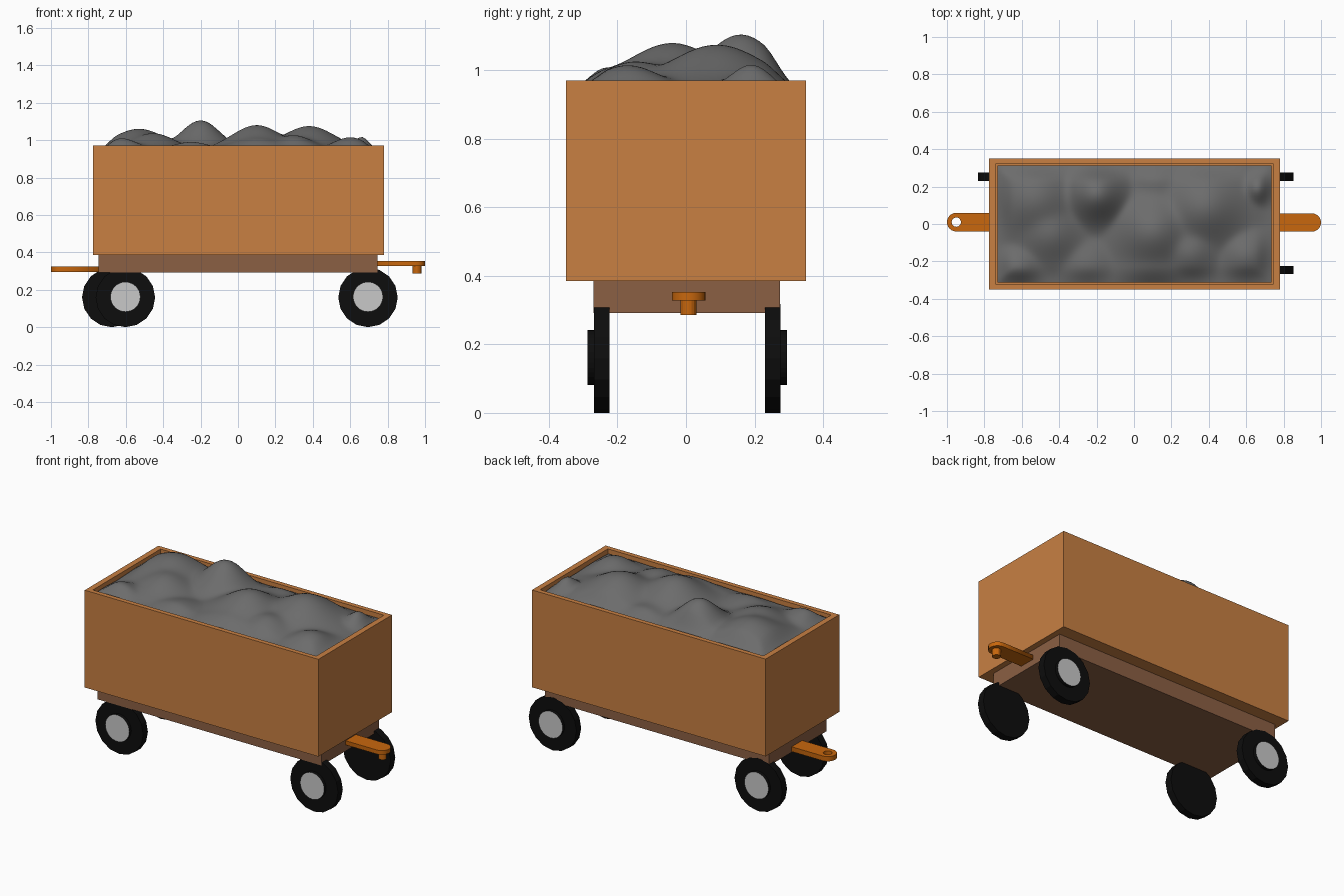
import bpy, bmesh, math
from mathutils import Matrix

if "Cube" in bpy.data.objects:
    bpy.data.objects.remove(bpy.data.objects["Cube"])


def material(name, rgb):
    m = bpy.data.materials.new(name)
    m.diffuse_color = (*rgb, 1.0)
    m.use_nodes = True
    m.node_tree.nodes["Principled BSDF"].inputs["Base Color"].default_value = m.diffuse_color
    return m


BODY = material("tan orange", (0.58, 0.215, 0.055))
FRAME = material("brown", (0.26, 0.115, 0.057))
HITCH = material("bright orange", (0.58, 0.136, 0.004))
RUBBER = material("black", (0.004, 0.004, 0.004))
HUB = material("light grey", (0.58, 0.58, 0.58))
STONE = material("stone grey", (0.15, 0.15, 0.15))


def finish(bm, name, *mats):
    bmesh.ops.recalc_face_normals(bm, faces=bm.faces)
    me = bpy.data.meshes.new(name)
    bm.to_mesh(me)
    bm.free()
    ob = bpy.data.objects.new(name, me)
    bpy.context.collection.objects.link(ob)
    for m in mats:
        me.materials.append(m)
    return ob


def add_box(bm, lo, hi):
    size = [b - a for a, b in zip(lo, hi)]
    mid = [(a + b) / 2 for a, b in zip(lo, hi)]
    return bmesh.ops.create_cube(bm, size=1, matrix=Matrix.Translation(mid) @ Matrix.Diagonal((*size, 1)))


def add_cylinder(bm, r, depth, matrix, sides):
    bmesh.ops.create_cone(bm, cap_ends=True, segments=sides, radius1=r, radius2=r,
                          depth=depth, matrix=matrix)


# Open-topped body: inset the top face and push it down
bm = bmesh.new()
add_box(bm, (-0.775, -0.35, 0.385), (0.78, 0.35, 0.97))
bm.faces.ensure_lookup_table()
top = max(bm.faces, key=lambda f: f.calc_center_median().z)
bmesh.ops.inset_region(bm, faces=[top], thickness=0.04)
for v in top.verts:
    v.co.x -= math.copysign(0.006, v.co.x)
well = bmesh.ops.extrude_face_region(bm, geom=[top])["geom"]
bmesh.ops.translate(bm, vec=(0, 0, -0.53), verts=[g for g in well if isinstance(g, bmesh.types.BMVert)])
if top.is_valid:
    bmesh.ops.delete(bm, geom=[top], context='FACES_ONLY')
finish(bm, "wagon_body", BODY)

# Chassis
bm = bmesh.new()
add_box(bm, (-0.745, -0.27, 0.291), (0.745, 0.275, 0.386))
finish(bm, "chassis", FRAME)

# Wheels: black tyre, raised hub with a grey outer face
R = 0.159
for name, x, side in (("front_left_wheel", -0.602, -1), ("back_left_wheel", -0.675, 1),
                      ("front_right_wheel", 0.695, -1), ("back_right_wheel", 0.695, 1)):
    bm = bmesh.new()
    turn = Matrix.Rotation(math.pi / 2, 4, 'X')
    y = 0.253 if side > 0 else -0.246
    add_cylinder(bm, R, 0.045, Matrix.Translation((x, y, R)) @ turn, 16)
    add_cylinder(bm, 0.08, 0.04, Matrix.Translation((x, y + side * 0.022, R + 0.003)) @ turn, 32)
    bm.normal_update()
    for f in bm.faces:
        c = f.calc_center_median()
        f.material_index = int((c.y - y) * side > 0.04)
    finish(bm, name, RUBBER, HUB)


def tongue(name, inner, outer, y, r, z0, z1, hole=0.0):
    """Flat bar with a rounded outer end and an optional round hole."""
    d = math.copysign(1, outer)
    cx = outer - d * r
    cu = bpy.data.curves.new(name, 'CURVE')
    cu.dimensions, cu.fill_mode, cu.extrude = '2D', 'BOTH', (z1 - z0) / 2
    n = 12
    pts = [(inner, y + r)]
    pts += [(cx + d * r * math.sin(math.pi * i / n), y + r * math.cos(math.pi * i / n)) for i in range(n + 1)]
    pts += [(inner, y - r)]
    loops = [pts]
    if hole:
        loops.append([(cx + hole * math.cos(math.tau * i / 16), y + hole * math.sin(math.tau * i / 16))
                      for i in range(16)])
    for loop in loops:
        s = cu.splines.new('POLY')
        s.points.add(len(loop) - 1)
        for p, (px, py) in zip(s.points, loop):
            p.co = (px, py, 0, 1)
        s.use_cyclic_u = True
    tmp = bpy.data.objects.new(name + "_curve", cu)
    bpy.context.collection.objects.link(tmp)
    bpy.context.view_layer.update()
    me = bpy.data.meshes.new_from_object(tmp.evaluated_get(bpy.context.evaluated_depsgraph_get()))
    bpy.data.objects.remove(tmp)
    me.transform(Matrix.Translation((0, 0, (z0 + z1) / 2)))
    me.materials.clear()
    me.materials.append(HITCH)
    me.name = name
    ob = bpy.data.objects.new(name, me)
    bpy.context.collection.objects.link(ob)


# Couplings: ring at the left end, pin at the right end
tongue("ring_coupling", -0.73, -1.0, 0.01, 0.05, 0.295, 0.324, 0.025)
tongue("pin_coupling", 0.73, 1.0, 0.008, 0.049, 0.328, 0.353)
bm = bmesh.new()
add_cylinder(bm, 0.023, 0.045, Matrix.Translation((0.957, 0.007, 0.309)), 16)
finish(bm, "coupling_pin", HITCH)

# Stone load: blended mounds (x, y, radius, height) over a flat bed
MOUNDS = [(-0.53, 0.13, 0.20, 0.115), (-0.45, -0.05, 0.16, 0.09), (-0.2, 0.16, 0.15, 0.16),
          (0.1, -0.04, 0.19, 0.135), (0.38, 0.09, 0.2, 0.13), (0.67, 0.19, 0.08, 0.075),
          (-0.62, -0.24, 0.12, 0.065), (0.6, -0.17, 0.13, 0.07), (0.1, -0.24, 0.2, 0.055),
          (0.3, -0.15, 0.14, 0.08), (-0.25, -0.22, 0.14, 0.045), (0.12, 0.22, 0.15, 0.05)]
X0, X1, Y0, Y1, BED = -0.731, 0.736, -0.312, 0.312, 0.945


def load_height(x, y):
    total = sum((h * math.exp(-((x - a) ** 2 + (y - b) ** 2) / r ** 2)) ** 4 for a, b, r, h in MOUNDS)
    edge = min(1, min(x - X0, X1 - x, y - Y0, Y1 - y) / 0.09)
    return BED + total ** 0.25 * (0.25 + 0.75 * math.sin(max(0, edge) * math.pi / 2))


bm = bmesh.new()
bmesh.ops.create_grid(bm, x_segments=84, y_segments=38, size=0.5)
for v in bm.verts:
    x = X0 + (v.co.x + 0.5) * (X1 - X0)
    y = Y0 + (v.co.y + 0.5) * (Y1 - Y0)
    v.co = (x, y, load_height(x, y))
for f in bm.faces:
    f.smooth = True
finish(bm, "stone_load", STONE)
